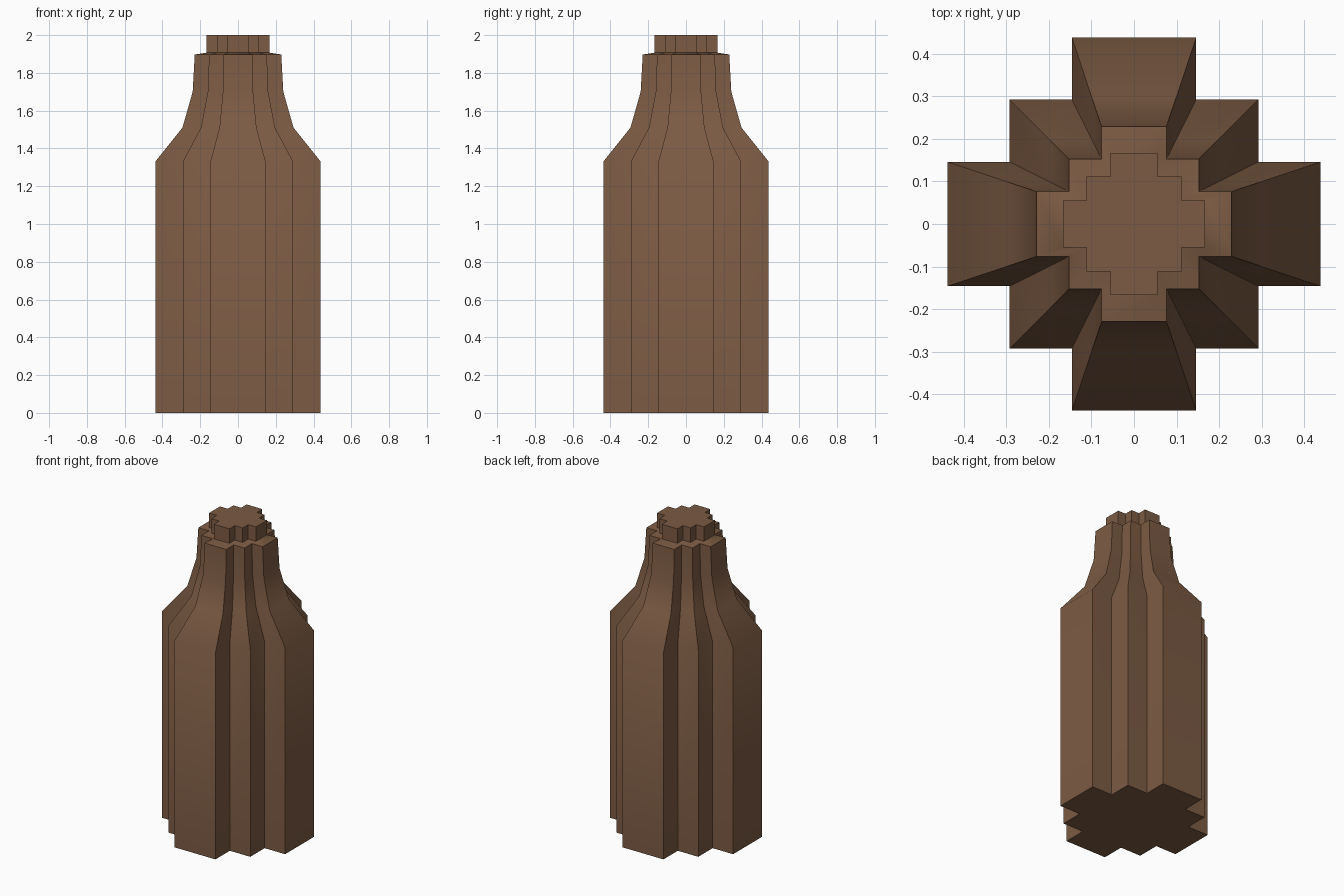
import bpy
import bmesh

cube = bpy.data.objects.get("Cube")
if cube:
    bpy.data.objects.remove(cube, do_unlink=True)

brown = bpy.data.materials.new("brown")
brown.use_nodes = True
colour = (0.2, 0.104, 0.057, 1)
brown.diffuse_color = colour
brown.node_tree.nodes["Principled BSDF"].inputs["Base Color"].default_value = colour


def stepped_outline():
    """Stepped cross with a half-width of 1, counterclockwise."""
    quarter = [(3, 1), (2, 1), (2, 2), (1, 2), (1, 3)]
    points = []
    for _ in range(4):
        points += quarter
        quarter = [(-y, x) for x, y in quarter]
    return [(x / 3, y / 3) for x, y in points]


def loft(name, profile):
    """Closed solid through the outline scaled to each (half-width, height)."""
    bm = bmesh.new()
    outline = stepped_outline()
    rings = [[bm.verts.new((x * r, y * r, z)) for x, y in outline] for r, z in profile]
    count = len(outline)
    for low, high in zip(rings, rings[1:]):
        for i in range(count):
            j = (i + 1) % count
            bm.faces.new((low[i], low[j], high[j], high[i]))
    bm.faces.new(rings[0][::-1])
    bm.faces.new(rings[-1])
    mesh = bpy.data.meshes.new(name)
    bm.to_mesh(mesh)
    bm.free()
    mesh.materials.append(brown)
    obj = bpy.data.objects.new(name, mesh)
    bpy.context.collection.objects.link(obj)
    # Soft shoulder, crisp vertical corners
    bpy.ops.object.select_all(action="DESELECT")
    obj.select_set(True)
    bpy.context.view_layer.objects.active = obj
    bpy.ops.object.shade_smooth_by_angle(angle=1.05)
    return obj


# Body, shoulder, neck, sloping rim and stopper in one shell
loft("bottle", [
    (0.438, 0), (0.438, 1.33), (0.294, 1.51), (0.24, 1.7),
    (0.229, 1.897), (0.167, 1.907), (0.167, 2),
])
